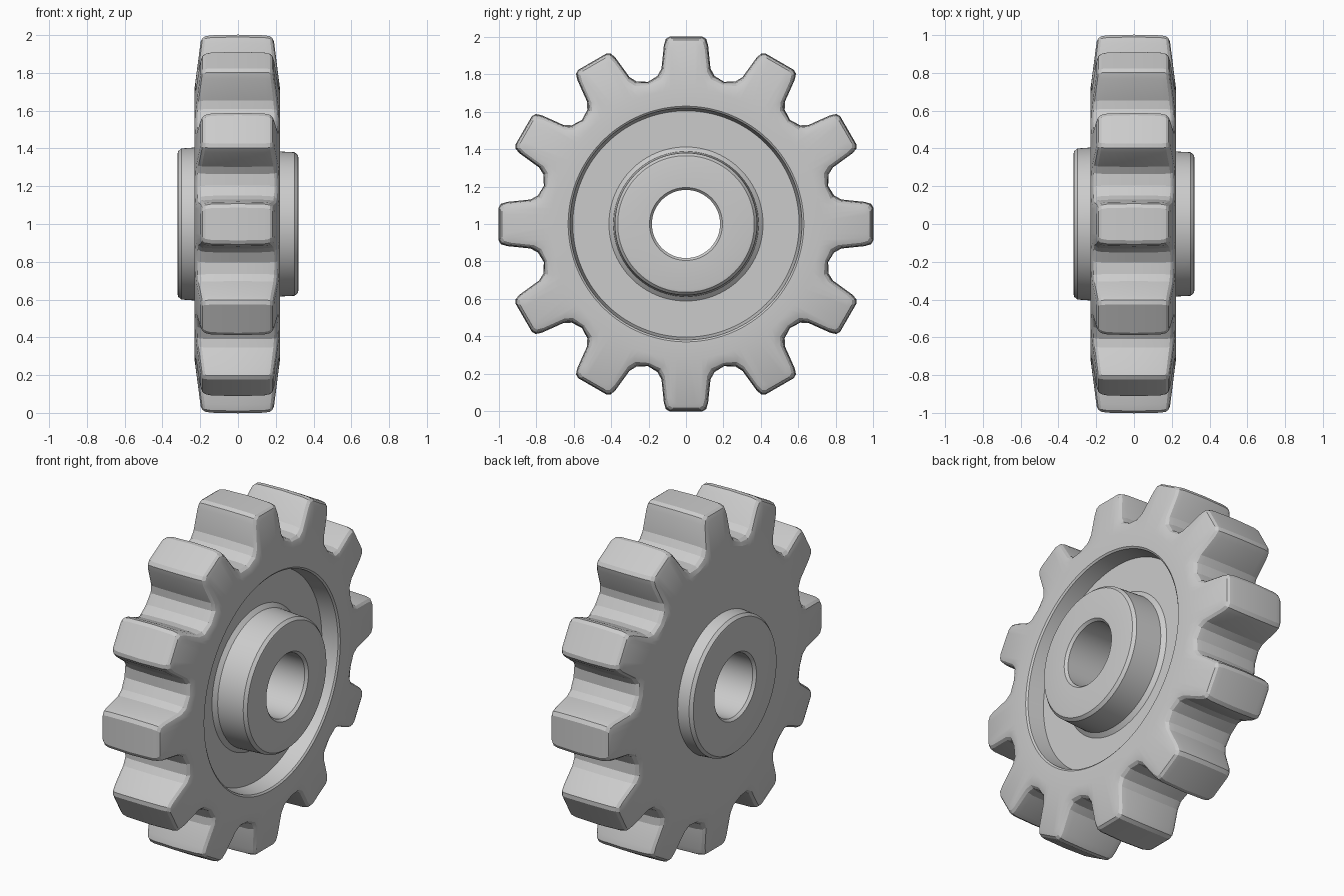
import bpy, bmesh
from math import sin, cos, pi, hypot

if "Cube" in bpy.data.objects:
    bpy.data.objects.remove(bpy.data.objects["Cube"])

TEETH = 12
# half tooth outline: (half width, radius along tooth axis)
HALF_TOOTH = [(0.085, 1.0), (0.106, 0.988), (0.116, 0.955), (0.129, 0.83), (0.15, 0.79)]
ROOT = 0.785
PER_TOOTH = 2 * len(HALF_TOOTH) + 1
COUNT = TEETH * PER_TOOTH


def tooth_ring(x, inset):
    """Gear outline at one depth, shrunk by inset and thinned towards the tips."""
    half = [(w - inset, max(r - inset, 0.74)) for w, r in HALF_TOOTH]
    mid = pi / TEETH
    pts = [(-w, r) for w, r in reversed(half)] + half
    pts.append(((ROOT - inset) * sin(mid), (ROOT - inset) * cos(mid)))
    ring = []
    for t in range(TEETH):
        a = 2 * pi * t / TEETH
        for u, v in pts:
            taper = 1 - 0.16 * max(0, hypot(u, v) - 0.72) / 0.28
            ring.append((x * taper, u * cos(a) + v * sin(a), v * cos(a) - u * sin(a) + 1))
    return ring


def circle_ring(x, r):
    """Circle whose points line up with the tooth outline."""
    off = (len(HALF_TOOTH) - 0.5)
    return [(x, r * sin(2 * pi * (i - off) / COUNT), r * cos(2 * pi * (i - off) / COUNT) + 1)
            for i in range(COUNT)]


# toothed rim, from the -x face to the +x face
rings = [tooth_ring(x, d) for x, d in [
    (-0.23, 0.036), (-0.222, 0.016), (-0.205, 0.006), (-0.17, 0.001), (0, -0.002),
    (0.165, 0.001), (0.20, 0.006), (0.215, 0.016), (0.222, 0.036)]]
# recessed web, hub, bore and flat back
rings += [circle_ring(x, r) for x, r in [
    (0.222, 0.72), (0.222, 0.63), (0.214, 0.62), (0.12, 0.605),
    (0.12, 0.412), (0.14, 0.388), (0.30, 0.38), (0.317, 0.365),
    (0.32, 0.35), (0.32, 0.195), (0.305, 0.182),
    (-0.305, 0.182), (-0.32, 0.195), (-0.32, 0.37), (-0.317, 0.385),
    (-0.30, 0.40), (-0.23, 0.405), (-0.23, 0.72)]]

bm = bmesh.new()
loops = [[bm.verts.new(p) for p in ring] for ring in rings]
for a, b in zip(loops, loops[1:] + loops[:1]):
    for i in range(COUNT):
        j = (i + 1) % COUNT
        bm.faces.new((a[i], a[j], b[j], b[i]))
bmesh.ops.recalc_face_normals(bm, faces=bm.faces)
mesh = bpy.data.meshes.new("gear_wheel")
bm.to_mesh(mesh)
bm.free()
gear = bpy.data.objects.new("gear_wheel", mesh)
bpy.context.collection.objects.link(gear)
bpy.context.view_layer.objects.active = gear
gear.select_set(True)
bpy.ops.object.shade_smooth_by_angle(angle=0.3)
